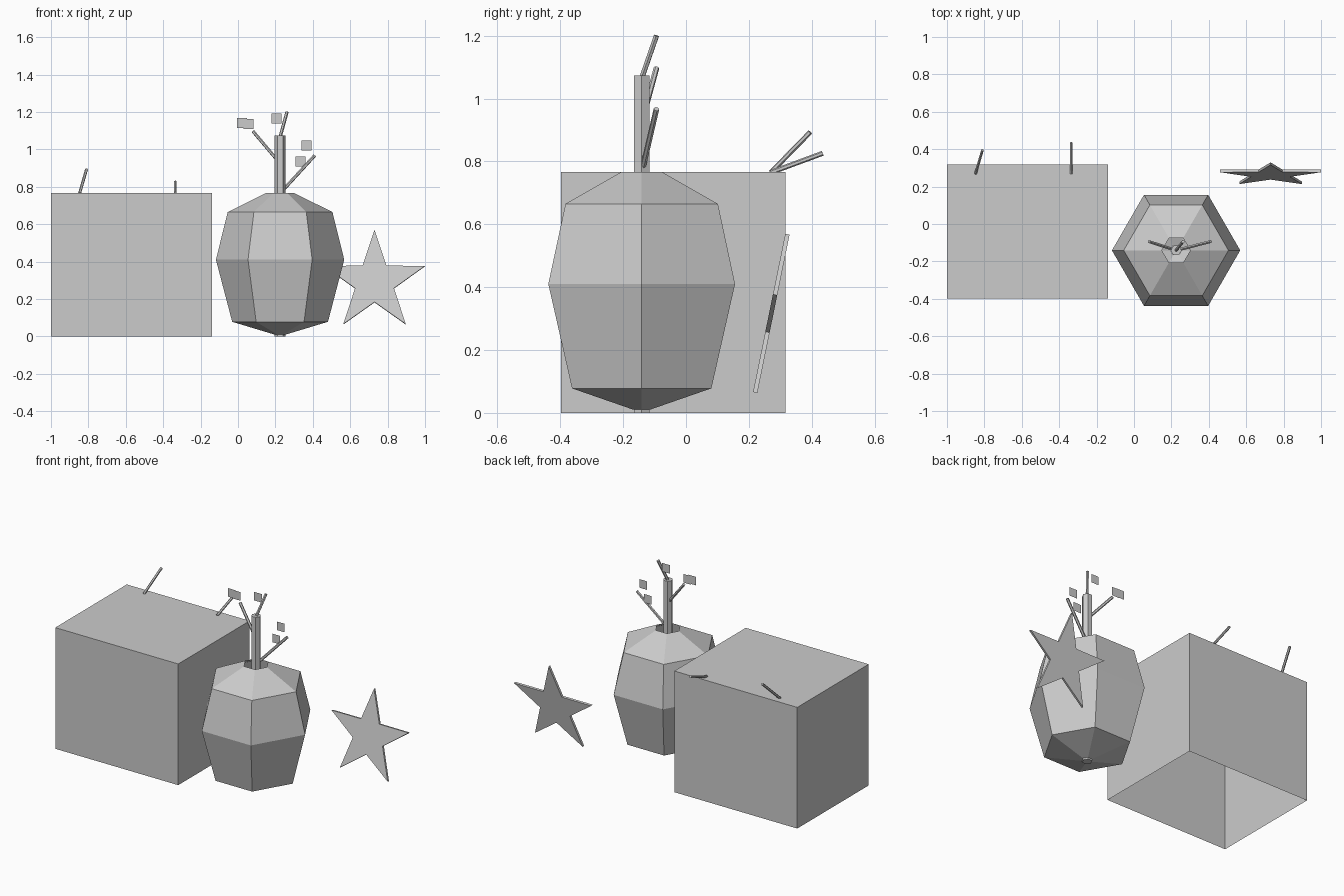
import bpy, bmesh, math
from mathutils import Vector, Matrix

if "Cube" in bpy.data.objects:
    bpy.data.objects.remove(bpy.data.objects["Cube"])


def finish(bm, name, recalc=True):
    if recalc:
        bmesh.ops.recalc_face_normals(bm, faces=bm.faces)
    me = bpy.data.meshes.new(name)
    bm.to_mesh(me)
    bm.free()
    ob = bpy.data.objects.new(name, me)
    bpy.context.collection.objects.link(ob)
    return ob


def rod(name, start, end, radius, sides):
    a, b = Vector(start), Vector(end)
    bm = bmesh.new()
    rot = (b - a).to_track_quat('Z', 'Y').to_matrix().to_4x4()
    bmesh.ops.create_cone(bm, cap_ends=True, segments=sides, radius1=radius,
                          radius2=radius, depth=(b - a).length,
                          matrix=Matrix.Translation((a + b) / 2) @ rot)
    return finish(bm, name)


# Box, open underneath
bm = bmesh.new()
bmesh.ops.create_cube(bm, size=1, matrix=Matrix.Translation((-0.57, -0.04, 0.383))
                      @ Matrix.Diagonal((0.86, 0.714, 0.766, 1)))
bm.normal_update()
bottom = [f for f in bm.faces if f.normal.z < -0.5]
bmesh.ops.delete(bm, geom=bottom, context='FACES_ONLY')
finish(bm, "open_box", recalc=False)

# Sticks on the back of the box
rod("box_stick_left", (-0.847, 0.27, 0.765), (-0.81, 0.395, 0.893), 0.008, 6)
rod("box_stick_right", (-0.335, 0.27, 0.765), (-0.335, 0.435, 0.826), 0.008, 6)

# Six-sided vase, open at both ends
CX, CY = 0.225, -0.141
profile = [(0.03, 0.01), (0.256, 0.078), (0.343, 0.41), (0.28, 0.665), (0.076, 0.766)]
bm = bmesh.new()
rings = [[bm.verts.new((CX + r * math.cos(i * math.pi / 3),
                        CY + r * math.sin(i * math.pi / 3), z)) for i in range(6)]
         for r, z in profile]
for lo, hi in zip(rings, rings[1:]):
    for i in range(6):
        j = (i + 1) % 6
        bm.faces.new((lo[i], lo[j], hi[j], hi[i]))
finish(bm, "vase", recalc=False)

# Hexagonal trunk with vertices on the x axis
trunk = bmesh.new()
bmesh.ops.create_cone(trunk, cap_ends=True, segments=6, radius1=0.029, radius2=0.029,
                      depth=1.073, matrix=Matrix.Translation((CX, CY, 0.5365))
                      @ Matrix.Rotation(math.pi / 6, 4, 'Z'))
if abs(max(v.co.x for v in trunk.verts) - CX - 0.029) > 0.001:
    bmesh.ops.rotate(trunk, verts=trunk.verts, cent=(CX, CY, 0),
                     matrix=Matrix.Rotation(math.pi / 6, 3, 'Z'))
finish(trunk, "trunk")

# Branches
branches = [((CX, CY, 0.765), (0.41, -0.094, 0.967)),
            ((CX, CY, 0.925), (0.08, -0.094, 1.097)),
            ((CX, CY, 1.065), (0.262, -0.094, 1.2))]
for n, (a, b) in enumerate(branches):
    rod(f"branch_{n + 1}", a, b, 0.009, 6)

# Thin square leaves facing the front
leaves = [(0.022, -0.095, 1.14), (0.056, -0.093, 1.136), (0.206, -0.095, 1.165),
          (0.366, -0.095, 1.02), (0.335, -0.095, 0.935)]
for n, c in enumerate(leaves):
    bm = bmesh.new()
    bmesh.ops.create_grid(bm, x_segments=1, y_segments=1, size=0.027,
                          matrix=Matrix.Translation(c) @ Matrix.Rotation(math.pi / 2, 4, 'X'))
    finish(bm, f"leaf_{n + 1}", recalc=False)

# Five-pointed star leaning back
R, T = 0.284, 0.007
bm = bmesh.new()
front, back = [], []
for i in range(10):
    r = R if i % 2 == 0 else R * 0.385
    a = math.pi / 2 + i * math.pi / 5
    x, z = r * math.cos(a), r * math.sin(a)
    front.append(bm.verts.new((x, -T, z)))
    back.append(bm.verts.new((x, T, z)))
bm.faces.new(front)
bm.faces.new(back[::-1])
for i in range(10):
    j = (i + 1) % 10
    bm.faces.new((front[i], back[i], back[j], front[j]))
star = finish(bm, "star")
star.location = (0.73, 0.266, 0.29)
star.rotation_euler = (-math.radians(11.5), 0, 0)
